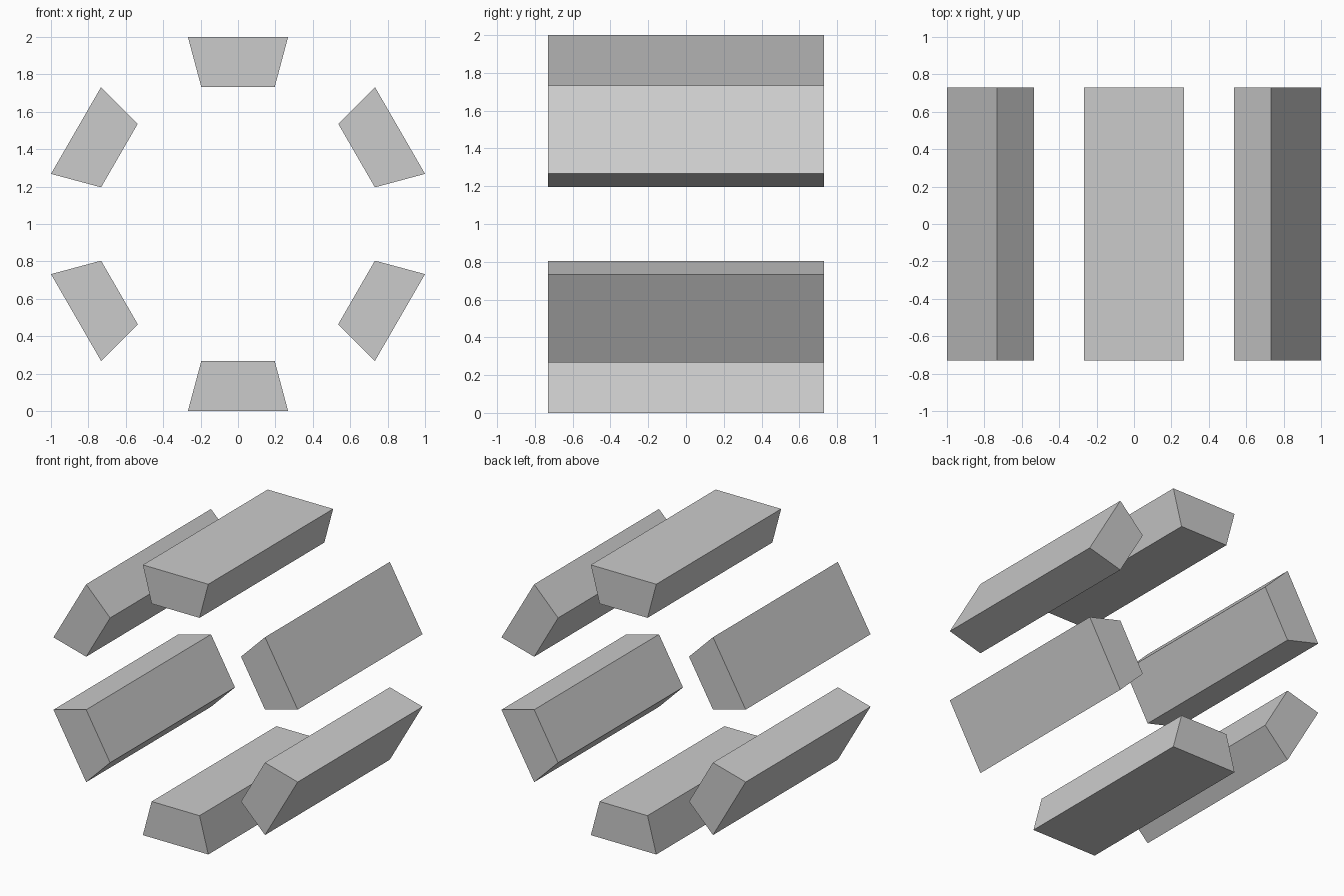
import bpy, bmesh
from math import radians, cos, sin

if "Cube" in bpy.data.objects:
    bpy.data.objects.remove(bpy.data.objects["Cube"])

OUTER = 1 / cos(radians(15))        # corner radius of a 12-sided ring
INNER = 0.732 / cos(radians(15))
HALF_DEPTH = 0.73
CENTRE_Z = 1.0


def ring_bar(name, angle):
    """One 30 degree segment of the ring, extruded along y."""
    a, b = radians(angle - 15), radians(angle + 15)
    profile = [(INNER, a), (OUTER, a), (OUTER, b), (INNER, b)]
    bm = bmesh.new()
    face = bm.faces.new([bm.verts.new((r * cos(t), -HALF_DEPTH, CENTRE_Z + r * sin(t)))
                         for r, t in profile])
    ext = bmesh.ops.extrude_face_region(bm, geom=[face])
    verts = [v for v in ext["geom"] if isinstance(v, bmesh.types.BMVert)]
    bmesh.ops.translate(bm, verts=verts, vec=(0, 2 * HALF_DEPTH, 0))
    bmesh.ops.recalc_face_normals(bm, faces=bm.faces)
    mesh = bpy.data.meshes.new(name)
    bm.to_mesh(mesh)
    bm.free()
    bpy.context.collection.objects.link(bpy.data.objects.new(name, mesh))


# Six bars, one on every other side of the ring
names = ["upper_right_bar", "top_bar", "upper_left_bar",
         "lower_left_bar", "bottom_bar", "lower_right_bar"]
for i, name in enumerate(names):
    ring_bar(name, 30 + 60 * i)
